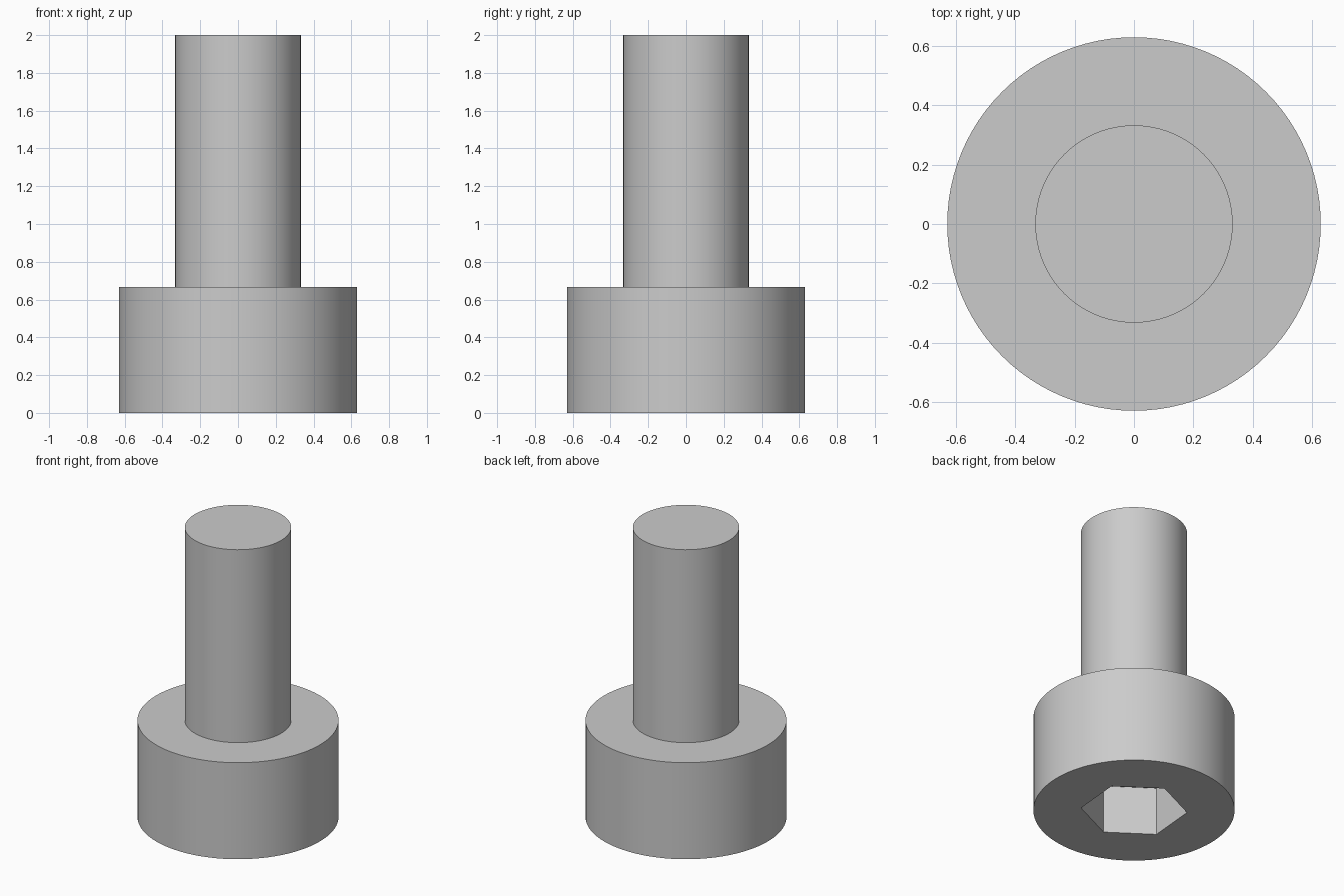
import bpy
import bmesh
from math import cos, sin, tau, radians

cube = bpy.data.objects.get("Cube")
if cube:
    bpy.data.objects.remove(cube, do_unlink=True)

HEAD_R, SHAFT_R = 0.63, 0.333
HEAD_H, TOTAL_H = 0.667, 2.0
SOCKET_R, SOCKET_DEPTH = 0.333, 0.333

steel = bpy.data.materials.new("light_grey_steel")
steel.use_nodes = True
grey = (0.6, 0.6, 0.6, 1.0)
steel.diffuse_color = grey
steel.node_tree.nodes["Principled BSDF"].inputs["Base Color"].default_value = grey


def lathe(name, profile, sides, turn=0.0):
    """Closed solid from rings of (radius, height), capped at both ends."""
    bm = bmesh.new()
    rings = []
    for r, z in profile:
        angles = [turn + tau * i / sides for i in range(sides)]
        rings.append([bm.verts.new((r * cos(a), r * sin(a), z)) for a in angles])
    for low, high in zip(rings, rings[1:]):
        for i in range(sides):
            j = (i + 1) % sides
            bm.faces.new((low[i], low[j], high[j], high[i]))
    bm.faces.new(rings[0][::-1])
    bm.faces.new(rings[-1])
    bmesh.ops.recalc_face_normals(bm, faces=bm.faces)
    mesh = bpy.data.meshes.new(name)
    bm.to_mesh(mesh)
    bm.free()
    mesh.materials.append(steel)
    obj = bpy.data.objects.new(name, mesh)
    bpy.context.collection.objects.link(obj)
    return obj


# Head and plain shaft in one turned body, head resting on the ground
screw = lathe("cap_screw", [(HEAD_R, 0), (HEAD_R, HEAD_H),
                            (SHAFT_R, HEAD_H), (SHAFT_R, TOTAL_H)], 96)

# Hexagonal socket cut into the underside of the head
cutter = lathe("socket_cutter", [(SOCKET_R, -0.2), (SOCKET_R, SOCKET_DEPTH)],
               6, radians(25))
cutter.hide_render = True
cut = screw.modifiers.new("hex_socket", 'BOOLEAN')
cut.operation = 'DIFFERENCE'
cut.solver = 'EXACT'
cut.object = cutter

bpy.ops.object.select_all(action='DESELECT')
screw.select_set(True)
bpy.context.view_layer.objects.active = screw
bpy.ops.object.modifier_apply(modifier=cut.name)
bpy.data.objects.remove(cutter, do_unlink=True)

# Smooth round walls, crisp rims and socket edges
bpy.ops.object.shade_smooth_by_angle(angle=radians(30))
